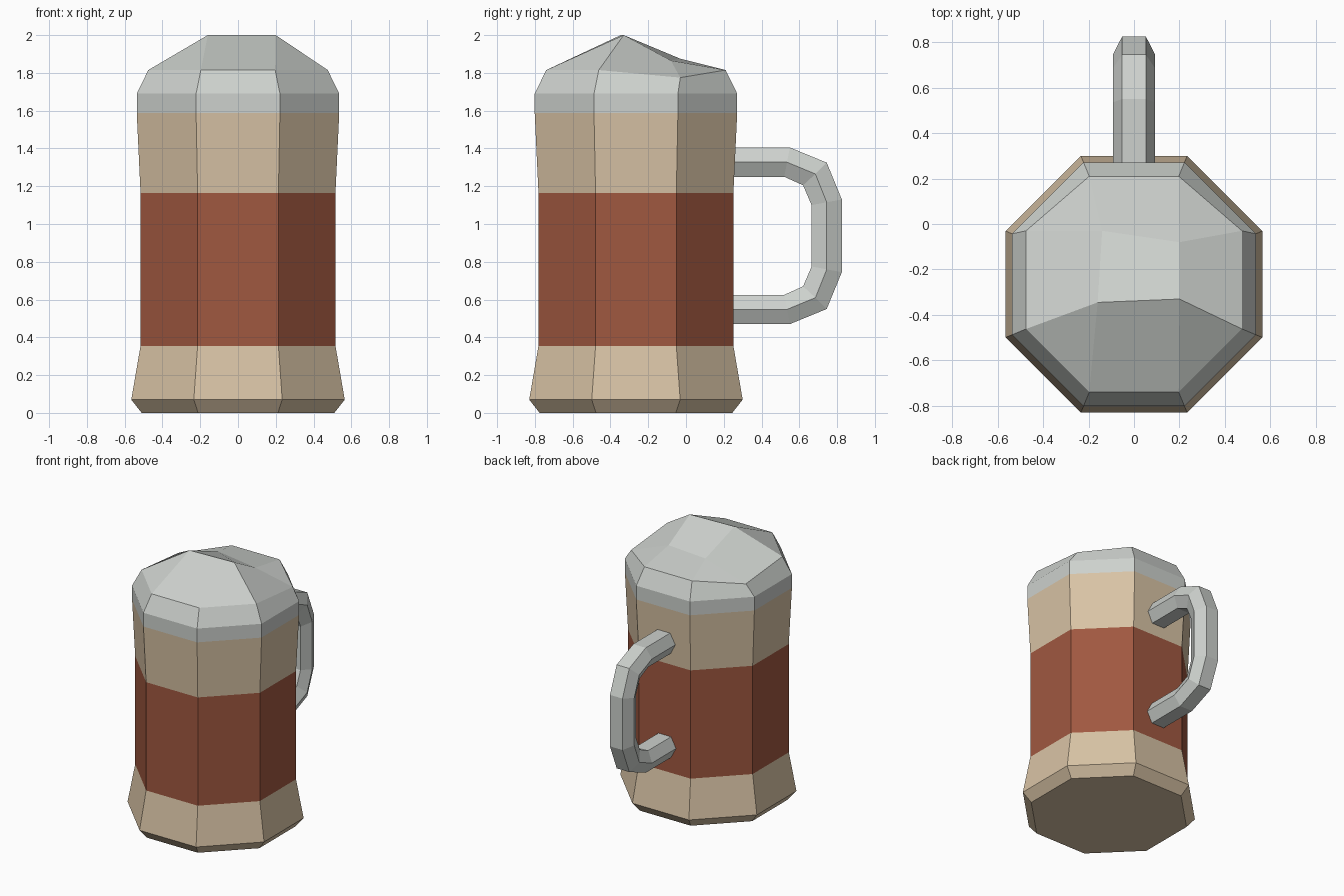
import bpy, bmesh, math

if "Cube" in bpy.data.objects:
    bpy.data.objects.remove(bpy.data.objects["Cube"])

CY = -0.265  # y of the mug's axis

def srgb(r, g, b):
    f = lambda c: c / 12.92 if c <= 0.04045 else ((c + 0.055) / 1.055) ** 2.4
    return (f(r / 255), f(g / 255), f(b / 255), 1)

def material(name, rgb):
    m = bpy.data.materials.new(name)
    m.diffuse_color = srgb(*rgb)
    m.use_nodes = True
    m.node_tree.nodes["Principled BSDF"].inputs["Base Color"].default_value = m.diffuse_color
    return m

cream = material("cream", (216, 195, 165))
red_brown = material("red brown", (160, 88, 64))
pale_grey = material("pale grey", (205, 209, 205))

def ring(bm, apothem, z):
    """Octagon with flat sides facing the axes, starting at the right-front corner."""
    r = apothem / math.cos(math.pi / 8)
    return [bm.verts.new((r * math.cos(a), CY + r * math.sin(a), z))
            for a in (math.radians(-22.5 + 45 * i) for i in range(8))]

def bridge(bm, a, b):
    n = len(a)
    return [bm.faces.new((a[i], a[(i + 1) % n], b[(i + 1) % n], b[i])) for i in range(n)]

def finish(bm, name, mats):
    bmesh.ops.recalc_face_normals(bm, faces=bm.faces)
    me = bpy.data.meshes.new(name)
    bm.to_mesh(me)
    bm.free()
    for m in mats:
        me.materials.append(m)
    ob = bpy.data.objects.new(name, me)
    bpy.context.collection.objects.link(ob)
    return ob

# Mug body: stacked octagons, middle band red brown
bm = bmesh.new()
rings = [ring(bm, a, z) for a, z in
         [(0.51, 0), (0.565, 0.07), (0.516, 0.355), (0.516, 1.165), (0.536, 1.587)]]
bm.faces.new(rings[0])
for a, b in zip(rings, rings[1:]):
    bridge(bm, a, b)
bm.faces.new(rings[-1])
for f in bm.faces:
    if 0.4 < f.calc_center_median().z < 1.1:
        f.material_index = 1
finish(bm, "mug_body", [cream, red_brown])

# Foam: rim, bevel and an uneven crest
bm = bmesh.new()
rings = [ring(bm, a, z) for a, z in [(0.536, 1.587), (0.536, 1.69), (0.475, 1.815)]]
for a, b in zip(rings, rings[1:]):
    bridge(bm, a, b)
t = rings[-1]
for i in (0, 1, 4, 5):          # side corners: the back pair sags
    if t[i].co.y > CY:
        t[i].co.y, t[i].co.z = -0.03, 1.775
fr, br, bl, fl = [bm.verts.new(p) for p in
                  [(0.2, -0.33, 2), (0.2, -0.08, 1.865),
                   (-0.14, -0.03, 1.875), (-0.16, -0.345, 2)]]
for f in [(t[0], t[1], br, fr), (t[1], t[2], br), (t[2], t[3], bl, br), (t[3], t[4], bl),
          (t[4], t[5], fl, bl), (t[5], t[6], fl), (t[6], t[7], fr, fl), (t[7], t[0], fr),
          (fr, br, bl, fl)]:
    bm.faces.new(f)
finish(bm, "foam", [pale_grey])

# Handle: hexagonal tube; upper half (y, z) paths mirrored downwards
MID = 0.9375
def path(half):
    return half + [(y, 2 * MID - z) for y, z in reversed(half)]

outer = path([(0.22, 1.405), (0.55, 1.405), (0.745, 1.325), (0.825, 1.13)])
middle = path([(0.22, 1.327), (0.535, 1.327), (0.685, 1.265), (0.745, 1.115)])
inner = path([(0.22, 1.25), (0.52, 1.25), (0.62, 1.205), (0.665, 1.10)])
bm = bmesh.new()
prev = None
sections = []
for o, m, n in zip(outer, middle, inner):
    sections.append([bm.verts.new((x, *p)) for x, p in
                     [(-0.052, o), (0.052, o), (0.093, m), (0.052, n), (-0.052, n), (-0.093, m)]])
for a, b in zip(sections, sections[1:]):
    bridge(bm, a, b)
bm.faces.new(sections[0])
bm.faces.new(sections[-1])
finish(bm, "handle", [pale_grey])
